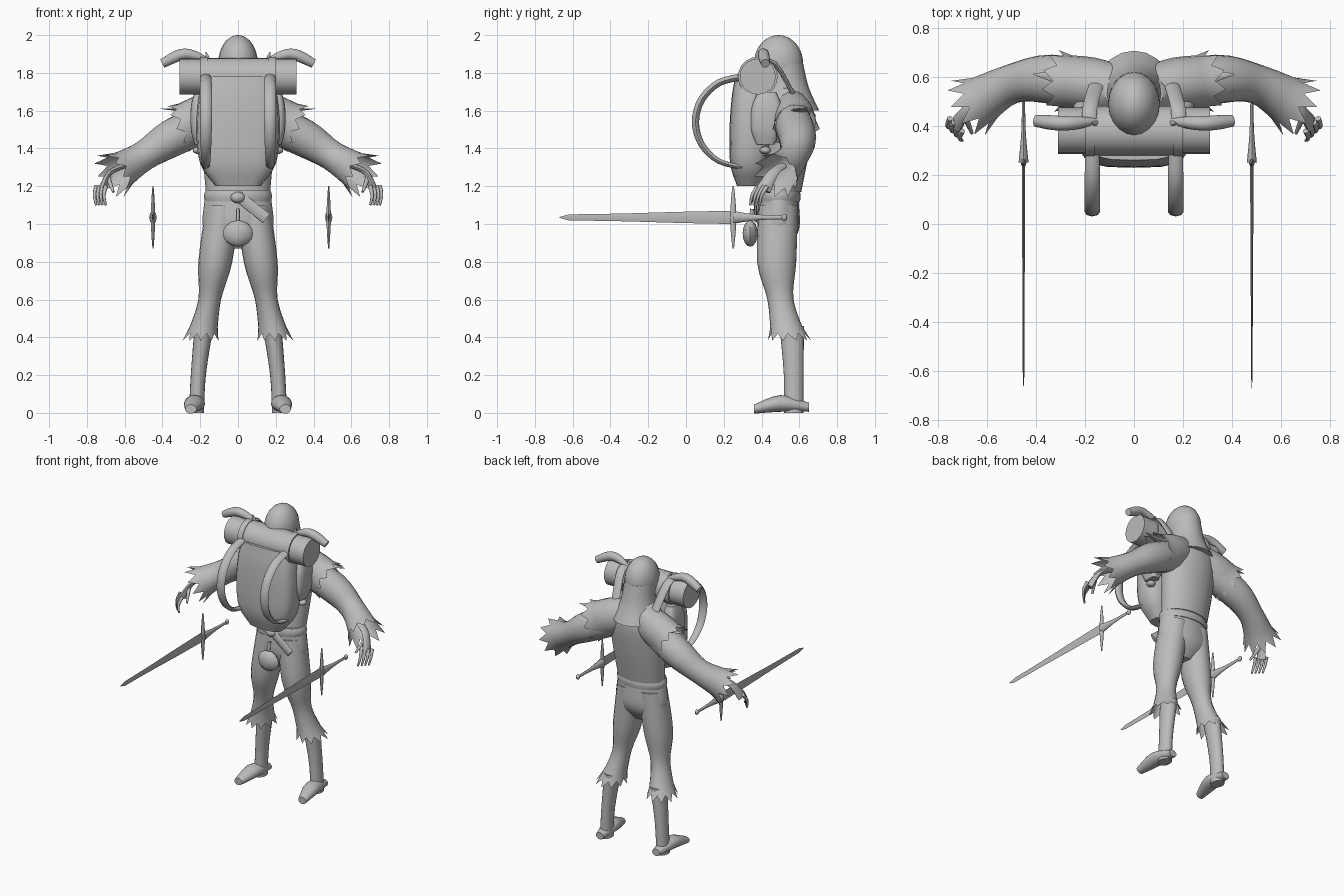
import bpy, bmesh, math
from mathutils import Vector

cube = bpy.data.objects.get("Cube")
if cube:
    bpy.data.objects.remove(cube)

COLOUR = (.5, .5, .5, 1)
grey = bpy.data.materials.new("plain grey")
grey.use_nodes = True
grey.diffuse_color = COLOUR
grey.node_tree.nodes["Principled BSDF"].inputs["Base Color"].default_value = COLOUR

UP = Vector((0, 0, 1))
SIDEWAYS = Vector((1, 0, 0))
FORWARD = Vector((0, -1, 0))
COARSE, ROUND = 8, 20


def finish(name, bm):
    """Turn a bmesh into a smooth-shaded object."""
    bmesh.ops.recalc_face_normals(bm, faces=bm.faces)
    mesh = bpy.data.meshes.new(name)
    bm.to_mesh(mesh)
    bm.free()
    mesh.materials.append(grey)
    obj = bpy.data.objects.new(name, mesh)
    bpy.context.collection.objects.link(obj)
    bpy.ops.object.select_all(action="DESELECT")
    obj.select_set(True)
    bpy.context.view_layer.objects.active = obj
    bpy.ops.object.shade_smooth_by_angle(angle=math.radians(50))


def sample(values, t):
    """Smooth curve through evenly spaced numbers or vectors."""
    last = len(values) - 1
    i = min(int(t * last), last - 1)
    f = t * last - i
    before, start, end, after = [values[max(0, min(last, i + k))] for k in (-1, 0, 1, 2)]
    leave, arrive = (end - before) / 2, (after - start) / 2
    bend = (end - start) * 3 - leave * 2 - arrive
    twist = leave + arrive - (end - start) * 2
    return start + (leave + (bend + twist * f) * f) * f


def loft(name, path, widths, depth=1, normal=None, across=SIDEWAYS, segs=ROUND,
         power=1, jag=0, flip=1):
    """Skin a path with ellipses; depth is their thickness relative to width.
    A jag leaves the end open and pulls every other point into a spike."""
    steps = 4 * max(len(path), len(widths)) - 4
    points = [Vector((x * flip, y, z)) for x, y, z in path]
    centres = [sample(points, i / steps) for i in range(steps + 1)]
    bm = bmesh.new()
    skin = []
    for i, centre in enumerate(centres):
        along = (centres[min(i + 1, steps)] - centres[max(i - 1, 0)]).normalized()
        facing = normal or along
        u = (across - facing * across.dot(facing)).normalized()
        v = facing.cross(u) * depth
        width = max(sample(widths, i / steps), .001)
        ring = []
        for k in range(segs):
            angle = math.tau * k / segs
            c, s = math.cos(angle), math.sin(angle)
            out = u * math.copysign(abs(c) ** power, c) + v * math.copysign(abs(s) ** power, s)
            spike = jag * (k % 2) if i == steps else 0
            ring.append(bm.verts.new(centre + out * (width + spike / 2) + along * spike))
        skin.append(ring)
    for a, b in zip(skin, skin[1:]):
        for k in range(segs):
            bm.faces.new((a[k - 1], a[k], b[k], b[k - 1]))
    bm.faces.new(skin[0])
    if not jag:
        bm.faces.new(skin[-1])
    finish(name, bm)


def ball(name, centre, size, segs=COARSE):
    bm = bmesh.new()
    bmesh.ops.create_uvsphere(bm, u_segments=segs, v_segments=segs, radius=1)
    for vert in bm.verts:
        vert.co = Vector(centre) + vert.co * Vector(size)
    finish(name, bm)


def cylinder_across(name, half_length, radius, middle=0):
    """Cylinder on the axis of the bedroll."""
    ends = [(middle + end, .38, 1.78) for end in (-half_length, half_length)]
    loft(name, ends, (radius, radius), across=UP)


# Hood, torso and hips
ball("hood", (0, .49, 1.85), (.105, .13, .15), ROUND)
loft("hood_drape", [(0, .53, 1.6), (0, .53, 1.72), (0, .51, 1.85)], (.16, .11, .1), 1.1, UP)
loft("torso", [(0, .5, 1.17), (0, .53, 1.4), (0, .54, 1.6), (0, .53, 1.72)],
     (.17, .19, .2, .12), .65, UP)
loft("hips", [(0, .49, 1.2), (0, .49, .87)], (.16, .18, .18, .07), .6, UP)

# Belt, its knot and loose end, and the hanging flask
loft("belt", [(0, .49, 1.12), (0, .49, 1.18)], (.175, .18, .17), .65, UP)
ball("belt_knot", (0, .37, 1.14), (.04, .03, .03))
loft("belt_ribbon", [(0, .37, 1.15), (.15, .37, 1.03)], (.03, .03), .3, across=UP, segs=COARSE)
ball("flask", (0, .34, .95), (.08, .04, .07))
loft("flask_neck", [(0, .34, 1), (0, .35, 1.08)], (.01, .01), segs=COARSE)

# Pack and bedroll
loft("pack", [(0, .33, 1.2), (0, .35, 1.78)], (.12, .2, .22, .21, .18), .5, UP, power=.6)
cylinder_across("bedroll", .31, .095)
cylinder_across("bedroll_wrap", .16, .1)

for flip, side in ((1, "left_"), (-1, "right_")):
    # Leg
    loft(side + "trouser", [(.08, .49, 1.1), (.12, .48, .8), (.15, .5, .6), (.19, .54, .42)],
         (.09, .09, .06, .08), 1.15, UP, jag=.04, flip=flip)
    loft(side + "boot", [(.18, .56, .46), (.21, .57, .2), (.22, .57, 0)],
         (.05, .04, .04), 1.3, UP, flip=flip)
    loft(side + "foot", [(.22, .65, .03), (.23, .5, .05), (.25, .36, .02)],
         (.03, .055, .03), .8, FORWARD, flip=flip)

    # Sleeve and ragged mantle
    loft(side + "sleeve", [(.1, .55, 1.57), (.34, .59, 1.46), (.5, .57, 1.36), (.63, .5, 1.28)],
         (.1, .1, .08, .1), across=UP, jag=.06, flip=flip)
    loft(side + "mantle", [(.04, .55, 1.62), (.17, .57, 1.57), (.28, .58, 1.52)],
         (.1, .12, .12), .9, across=UP, jag=.04, flip=flip)
    loft(side + "mantle_spike", [(.2, .59, 1.6), (.41, .61, 1.61)], (.06, .002), .3,
         across=FORWARD, segs=COARSE, flip=flip)

    # Hand
    loft(side + "palm", [(.6, .51, 1.31), (.68, .46, 1.27), (.72, .41, 1.18)],
         (.03, .03, .04), .5, across=FORWARD, segs=COARSE, flip=flip)
    for i in range(4):
        spread = i / 60
        loft(side + "finger_%d" % i, [(.7 + spread, .38 + spread, 1.2),
                                      (.71 + spread, .35 + spread, 1.15),
                                      (.7 + spread, .34 + spread, 1.1)],
             (.012, .006), segs=COARSE, flip=flip)
    loft(side + "thumb", [(.69, .44, 1.25), (.66, .37, 1.17)], (.015, .007),
         segs=COARSE, flip=flip)

    # Bowed strap, pouch, buckle and shoulder strap of the pack
    bow = [math.pi * i / 6 for i in range(7)]
    loft(side + "bowed_strap",
         [(.17, .3 - .25 * math.sin(a), 1.54 + .24 * math.cos(a)) for a in bow],
         (.03, .032, .02), .6, segs=COARSE, flip=flip)
    loft(side + "pouch", [(.2, .42, 1.42), (.2, .43, 1.7)], (.03, .05, .05, .03), 1.6, UP,
         power=.6, flip=flip)
    ball(side + "buckle", (.21 * flip, .42, 1.39), (.03, .03, .02))
    loft(side + "shoulder_strap", [(.18, .36, 1.86), (.18, .47, 1.85), (.15, .58, 1.66)],
         (.03, .03), .4, segs=COARSE, flip=flip)

    # Horn tied to the bedroll
    loft(side + "horn", [(.15, .42, 1.86), (.28, .41, 1.9), (.4, .42, 1.85)],
         (.012, .026, .03, .024), across=UP, flip=flip)
    loft(side + "horn_tie", [(.155, .41, 1.86), (.17, .41, 1.91)], (.015, .003),
         segs=COARSE, flip=flip)
    cylinder_across(side + "roll_strap", .02, .105, .18 * flip)

    # Sword lying level beside the body
    x = .465 * flip + .015
    hilt = Vector((x, .25, 1.035))
    tip = hilt + FORWARD * .87
    loft(side + "blade", [hilt, tip], (.035, .03, .02, .016), .2, across=UP, segs=4)
    loft(side + "blade_tip", [tip, tip + FORWARD * .05], (.016, .002), .2, across=UP, segs=4)
    loft(side + "grip", [hilt, hilt - FORWARD * .26], (.034, .015, .01), .6,
         across=UP, segs=COARSE)
    loft(side + "crossguard", [hilt - UP * .165, hilt + UP * .165], (.003, .008, .012, .008, .003),
         1.4, UP, segs=COARSE)
    ball(side + "pommel", hilt - FORWARD * .27, (.013, .016, .018))
